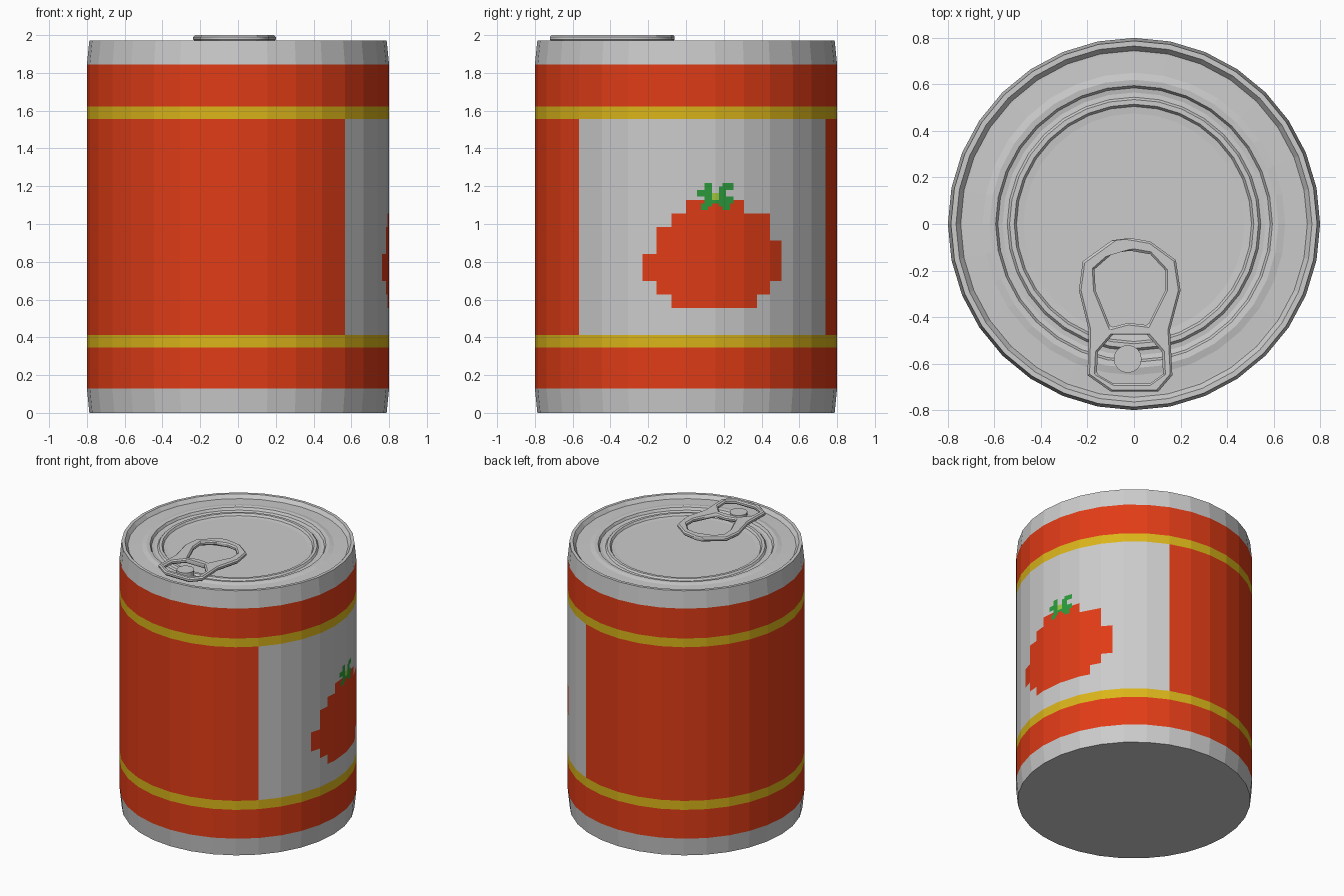
import bpy, math
from mathutils import Vector

if "Cube" in bpy.data.objects:
    bpy.data.objects.remove(bpy.data.objects["Cube"])

SIDES, R = 32, 0.8


def material(name, rgb):
    m = bpy.data.materials.new(name)
    m.diffuse_color = (*rgb, 1)
    m.use_nodes = True
    m.node_tree.nodes["Principled BSDF"].inputs["Base Color"].default_value = m.diffuse_color
    return m


RED = material("red", (0.75, 0.045, 0.008))
YELLOW = material("yellow", (0.70, 0.46, 0.01))
WHITE = material("white", (0.56, 0.56, 0.56))
GREEN = material("green", (0.025, 0.33, 0.045))
LIME = material("lime", (0.35, 0.58, 0.05))


def add_object(name, verts, faces, mats=(), ids=None):
    me = bpy.data.meshes.new(name)
    me.from_pydata(verts, [], faces)
    for m in mats:
        me.materials.append(m)
    if ids:
        me.polygons.foreach_set("material_index", ids)
    ob = bpy.data.objects.new(name, me)
    bpy.context.collection.objects.link(ob)
    return ob


def rim(k, r, z):
    """Point on the 32-sided outline; k counts half sides from +x."""
    a = math.floor(k / 2)
    p, q = (Vector((r * math.cos(t), r * math.sin(t), z))
            for t in (2 * math.pi * a / SIDES, 2 * math.pi * (a + 1) / SIDES))
    return p.lerp(q, k / 2 - a)


def revolve(name, profile, cap_first):
    verts = [rim(2 * i, r, z) for r, z in profile for i in range(SIDES)]
    faces = []
    for j in range(len(profile) - 1):
        for i in range(SIDES):
            n = (i + 1) % SIDES
            a, b = j * SIDES, (j + 1) * SIDES
            faces.append((a + i, a + n, b + n, b + i))
    if cap_first:
        faces.append(tuple(reversed(range(SIDES))))
    else:
        faces.append(tuple(range(len(verts) - SIDES, len(verts))))
    return add_object(name, verts, faces)


class Patches:
    """Collects coloured quads lying on the can wall."""
    def __init__(self, r):
        self.r, self.v, self.f, self.ids = r, [], [], []

    def add(self, k0, k1, z0, z1, mat):
        n = len(self.v)
        self.v += [rim(k0, self.r, z0), rim(k1, self.r, z0),
                   rim(k1, self.r, z1), rim(k0, self.r, z1)]
        self.f.append((n, n + 1, n + 2, n + 3))
        self.ids.append(mat)


# bare metal base and lid with stepped rings
revolve("can_base", [(0.787, 0), (R, 0.13)], True)
revolve("can_lid", [(R, 1.845), (0.787, 1.972), (0.765, 1.972), (0.745, 1.945),
                    (0.735, 1.945), (0.65, 1.948), (0.62, 1.955), (0.595, 1.952),
                    (0.585, 1.934), (0.565, 1.93), (0.545, 1.932), (0.535, 1.945),
                    (0.515, 1.945), (0.505, 1.93), (0.475, 1.927), (0.465, 1.927)], False)

# paper wrap: red and yellow bands around the can
wrap = Patches(R)
Z0, Z1 = 0.412, 1.557
for z0, z1, mat in ((0.13, 0.345, 0), (0.345, Z0, 1), (Z1, 1.622, 1), (1.622, 1.845, 0)):
    for k in range(0, 64, 2):
        wrap.add(k, k + 2, z0, z1, mat)
for k in range(12, 56, 2):
    wrap.add(k, k + 2, Z0, Z1, 0)

# white panel with stepped tomato: row -> (first, last) half side
tomato = {2: (-1, 5), 3: (-2, 6), 4: (-3, 7), 5: (-3, 7), 6: (-2, 7),
          7: (-2, 6), 8: (-1, 6), 9: (0, 4)}
step = (Z1 - Z0) / 16
for row in range(16):
    lo, hi = tomato.get(row, (0, 0))
    for k in range(-8, 12):
        wrap.add(k, k + 1, Z0 + row * step, Z0 + (row + 1) * step,
                 0 if lo <= k < hi else 2)
add_object("label_wrap", wrap.v, wrap.f, (RED, YELLOW, WHITE), wrap.ids)

# green stalk in finer cells
stalk = ["..##...###",
         "..##..####",
         "####..##..",
         "####LL##..",
         "..##LL####",
         "..########",
         ".###..###.",
         ".##....##."]
leaf = Patches(R + 0.002)
for j, line in enumerate(stalk):
    for i, c in enumerate(line):
        if c != ".":
            z = 1.217 - j * step / 4
            leaf.add(0.75 + i / 4, 1 + i / 4, z - step / 4, z, 1 if c == "L" else 0)
add_object("tomato_stalk", leaf.v, leaf.f, (GREEN, LIME), leaf.ids)

# pull tab: outline with finger hole and rivet hole
outlines = [
    [(-.22, -.16), (-.095, -.07), (-.017, -.06), (.07, -.075), (.18, -.155), (.2, -.285),
     (.155, -.455), (.165, -.65), (.105, -.72), (-.1, -.72), (-.2, -.65), (-.195, -.455),
     (-.237, -.285)],
    [(-.17, -.195), (-.09, -.125), (-.017, -.115), (.07, -.13), (.135, -.2), (.135, -.285),
     (.06, -.435), (-.025, -.425), (-.1, -.445), (-.165, -.285)],
    [(-.09, -.475), (.055, -.475), (.12, -.55), (.125, -.645), (.07, -.685), (-.09, -.685),
     (-.16, -.645), (-.155, -.55)]]
cu = bpy.data.curves.new("pull_tab", "CURVE")
cu.dimensions, cu.fill_mode, cu.extrude = "2D", "BOTH", 0.016
for pts in outlines:
    s = cu.splines.new("POLY")
    s.points.add(len(pts) - 1)
    for p, (x, y) in zip(s.points, pts):
        p.co = (x, y, 0, 1)
    s.use_cyclic_u = True
tab = bpy.data.objects.new("pull_tab", cu)
bpy.context.collection.objects.link(tab)
tab.location.z = 1.984
bpy.context.view_layer.objects.active = tab
tab.select_set(True)
bpy.ops.object.convert(target="MESH")
tab = bpy.context.object
tab.modifiers.new("weld", "WELD").merge_threshold = 0.0005
bev = tab.modifiers.new("bevel", "BEVEL")
bev.width, bev.segments, bev.limit_method = 0.009, 1, "ANGLE"
bev.angle_limit = math.radians(60)

# rivet holding the tab
bpy.ops.mesh.primitive_cylinder_add(vertices=16, radius=0.06, depth=0.05,
                                    location=(-0.027, -0.58, 1.955))
bpy.context.object.name = "tab_rivet"
